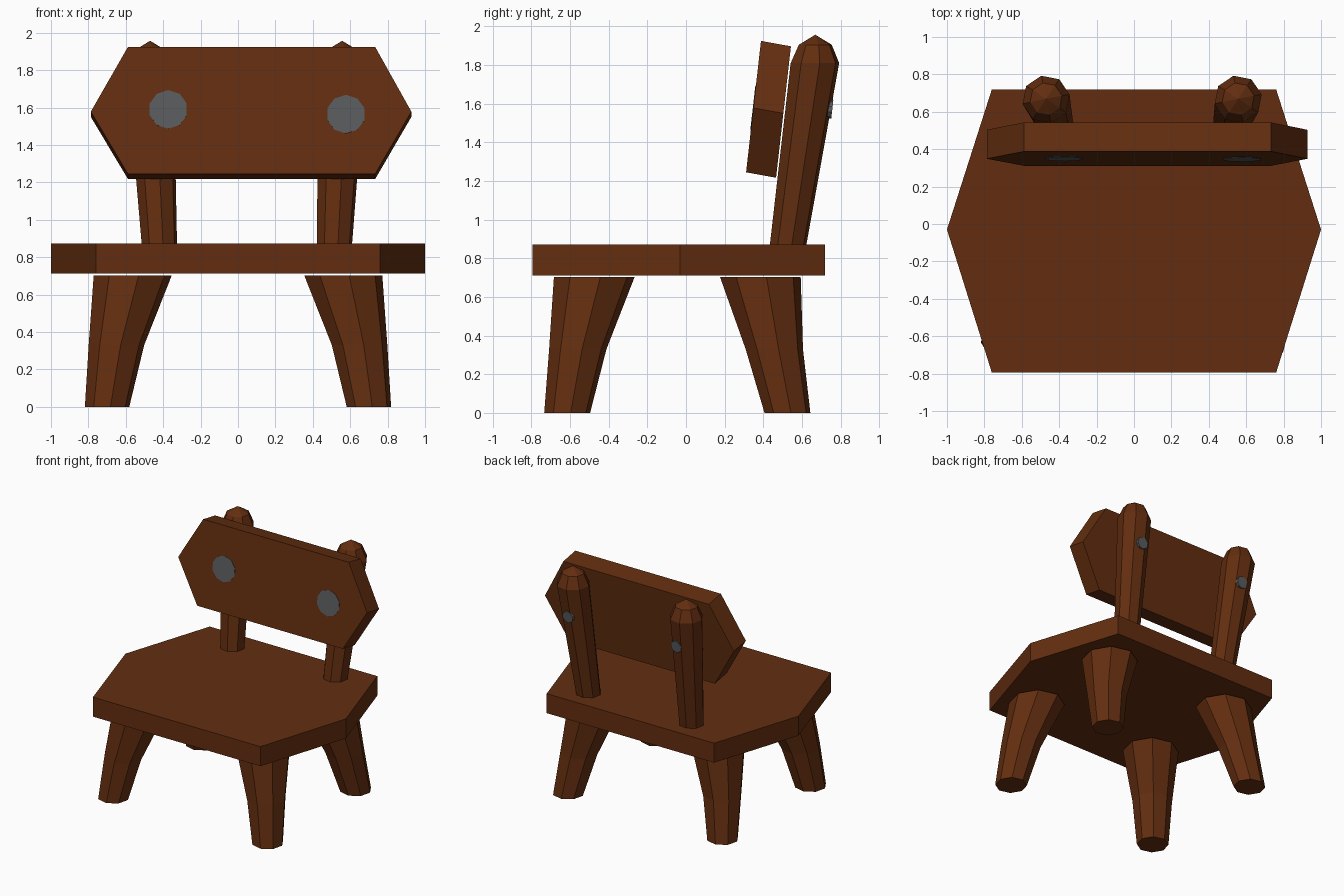
import bpy, bmesh, math
from mathutils import Vector

if "Cube" in bpy.data.objects:
    bpy.data.objects.remove(bpy.data.objects["Cube"])


def material(name, rgb):
    m = bpy.data.materials.new(name)
    m.diffuse_color = (*rgb, 1)
    m.use_nodes = True
    m.node_tree.nodes["Principled BSDF"].inputs["Base Color"].default_value = m.diffuse_color
    return m


WOOD = material("brown wood", (0.125, 0.027, 0.005))
METAL = material("grey metal", (0.10, 0.105, 0.11))


def loft(name, rings, mat):
    """Skin a list of equal-length point rings and cap both ends."""
    bm = bmesh.new()
    vs = [[bm.verts.new(p) for p in ring] for ring in rings]
    n = len(vs[0])
    for a, b in zip(vs, vs[1:]):
        for i in range(n):
            j = (i + 1) % n
            bm.faces.new((a[i], a[j], b[j], b[i]))
    bm.faces.new(vs[0])
    bm.faces.new(vs[-1])
    bmesh.ops.remove_doubles(bm, verts=bm.verts, dist=1e-5)
    bmesh.ops.recalc_face_normals(bm, faces=bm.faces)
    me = bpy.data.meshes.new(name)
    bm.to_mesh(me)
    bm.free()
    me.materials.append(mat)
    ob = bpy.data.objects.new(name, me)
    bpy.context.collection.objects.link(ob)
    return ob


def circle(x, y, z, r, n=8, turn=0.0):
    """Horizontal polygon ring."""
    return [(x + r * math.cos(turn + math.tau * i / n),
             y + r * math.sin(turn + math.tau * i / n), z) for i in range(n)]


# Seat: six-sided slab
outline = [(-0.76, 0.72), (0.76, 0.72), (1, -0.03),
           (0.76, -0.795), (-0.76, -0.795), (-1, -0.03)]
loft("seat", [[(x, y, z) for x, y in outline] for z in (0.712, 0.872)], WOOD)

# Legs: flared, splayed outwards
for side, s in (("left", -1), ("right", 1)):
    for end, ys in (("front", (-0.615, -0.56, -0.475)),
                    ("back", (0.525, 0.457, 0.385))):
        rings = [circle(s * x, y, z, r, turn=0.15)
                 for x, y, z, r in zip((0.70, 0.65, 0.563), ys,
                                       (0, 0.33, 0.702), (0.12, 0.15, 0.211))]
        loft(f"{end}_{side}_leg", rings, WOOD)

# Back posts: leaning, wider at the top, with pointed caps
for side, x0, x1 in (("left", -0.42, -0.47), ("right", 0.515, 0.557)):
    lo = Vector((x0, 0.527, 0.86))
    rings = [circle(*lo, 0.096, turn=0.2),
             circle(x1, 0.667, 1.81, 0.128, turn=0.2),
             circle(x1, 0.669, 1.905, 0.087, turn=0.2)]
    post = loft(f"{side}_back_post", rings, WOOD)
    bm = bmesh.new()
    bm.from_mesh(post.data)
    top = max(bm.faces, key=lambda f: f.calc_center_median().z)
    tip = bmesh.ops.poke(bm, faces=[top])["verts"][0]
    tip.co.z = 1.957
    bm.to_mesh(post.data)
    bm.free()


# Backrest: leaning six-sided board
def front_point(x, t):
    """Point on the board's front face, t from 0 (bottom) to 1 (top)."""
    return Vector((x, 0.311 + 0.077 * t, 1.245 + 0.68 * t))


depth = Vector((0, 0.155, -0.028))
board = [front_point(x, t) for x, t in
         ((-0.588, 1), (0.733, 1), (0.927, 0.49), (0.733, 0), (-0.588, 0), (-0.787, 0.49))]
loft("backrest", [board, [p + depth for p in board]], WOOD)

# Bolts: flush heads on the board, ends showing behind the posts
up = Vector((0, 0.077, 0.68)).normalized()
out = Vector((0, -0.68, 0.077)).normalized()


def bolt_ring(c, r, n):
    return [c + r * (Vector((1, 0, 0)) * math.cos(a) + up * math.sin(a))
            for a in (math.tau * (i + 0.5) / n for i in range(n))]


for side, x, t, xb, zb in (("left", -0.373, 0.507, -0.438, 1.59),
                           ("right", 0.577, 0.47, 0.545, 1.57)):
    c = front_point(x, t)
    loft(f"{side}_bolt_head", [bolt_ring(c + out * 0.003, 0.104, 10),
                               bolt_ring(c - out * 0.004, 0.104, 10)], METAL)
    b = Vector((xb, 0.757, zb))
    loft(f"{side}_bolt_end", [bolt_ring(b, 0.048, 10),
                              bolt_ring(b + out * 0.06, 0.048, 10)], METAL)
